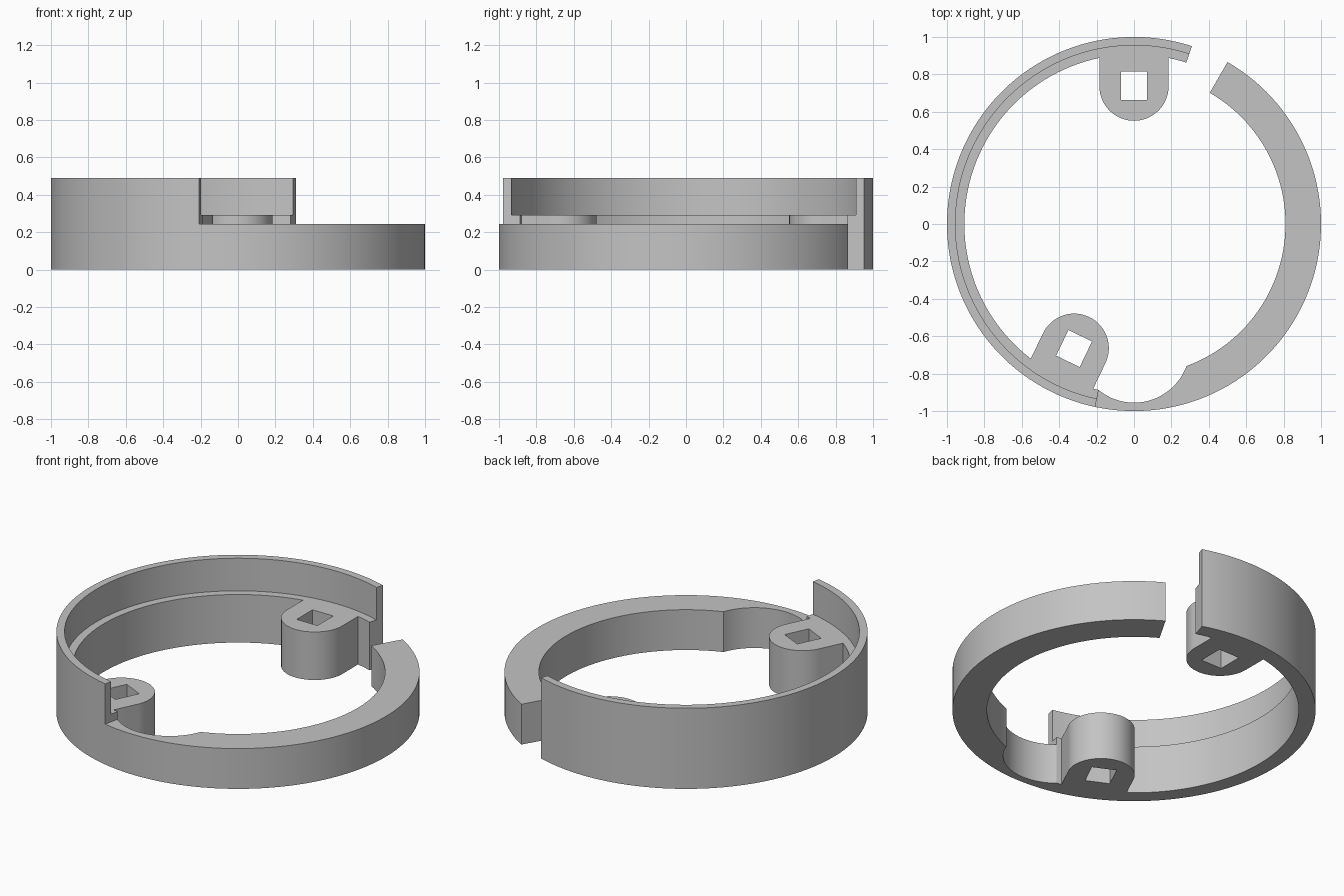
import bpy, bmesh
from math import radians, degrees, cos, sin, asin, ceil
from mathutils import Matrix, Vector

cube = bpy.data.objects.get("Cube")
if cube:
    bpy.data.objects.remove(cube, do_unlink=True)

grey = bpy.data.materials.new("plain grey")
grey.use_nodes = True
colour = (0.55, 0.55, 0.55, 1)
grey.diffuse_color = colour
grey.node_tree.nodes["Principled BSDF"].inputs["Base Color"].default_value = colour

OUTER, SHELF_IN, LIP_IN, BAND_IN = 1.0, 0.907, 0.955, 0.81
BAND_TOP, SHELF_TOP, TOP = 0.245, 0.292, 0.49
GAP_START, GAP_END, STEP = 60, 72, 258      # angles around the ring
LUG_RADIUS, LUG_CENTRE = 0.185, 0.737
LUG_ANGLES = (244.3, 90)


def arc(radius, start, end, centre=(0, 0)):
    """Points along an arc, angles in degrees."""
    n = max(2, ceil(abs(end - start) / 2.5))
    angles = [radians(start + (end - start) * i / n) for i in range(n + 1)]
    return [(centre[0] + radius * cos(a), centre[1] + radius * sin(a)) for a in angles]


def extrude(name, outlines, bottom, top):
    """Fill closed outlines (later ones are holes) and extrude them upward."""
    curve = bpy.data.curves.new(name + "_outline", "CURVE")
    curve.dimensions = "2D"
    curve.fill_mode = "BOTH"
    curve.extrude = (top - bottom) / 2
    for points in outlines:
        spline = curve.splines.new("POLY")
        spline.points.add(len(points) - 1)
        for p, (x, y) in zip(spline.points, points):
            p.co = (x, y, 0, 1)
        spline.use_cyclic_u = True
    helper = bpy.data.objects.new(name + "_helper", curve)
    bpy.context.collection.objects.link(helper)
    graph = bpy.context.evaluated_depsgraph_get()
    mesh = bpy.data.meshes.new_from_object(helper.evaluated_get(graph))
    bpy.data.objects.remove(helper, do_unlink=True)

    # Weld caps to walls and set the part at its height
    bm = bmesh.new()
    bm.from_mesh(mesh)
    bmesh.ops.remove_doubles(bm, verts=bm.verts, dist=0.0005)
    bmesh.ops.recalc_face_normals(bm, faces=bm.faces)
    bmesh.ops.translate(bm, verts=bm.verts, vec=(0, 0, (bottom + top) / 2))
    bm.to_mesh(mesh)
    bm.free()
    mesh.materials.clear()
    mesh.materials.append(grey)
    part = bpy.data.objects.new(name, mesh)
    bpy.context.collection.objects.link(part)
    bpy.ops.object.select_all(action="DESELECT")
    part.select_set(True)
    bpy.context.view_layer.objects.active = part
    bpy.ops.object.shade_smooth_by_angle(angle=radians(25))
    return part


# Shelf ring with two rounded lugs, each with a square hole
half_span = degrees(asin(LUG_RADIUS / SHELF_IN))
outline = arc(OUTER, GAP_END, STEP)
holes = []
angle = STEP
for lug in LUG_ANGLES:
    a = radians(lug)
    centre = (LUG_CENTRE * cos(a), LUG_CENTRE * sin(a))
    outline += arc(SHELF_IN, angle, lug + half_span)
    outline += arc(LUG_RADIUS, lug + 90, lug + 270, centre)
    angle = lug - half_span
    turn = Matrix.Rotation(a, 2)
    corners = [(0.663, -0.07), (0.815, -0.07), (0.815, 0.07), (0.663, 0.07)]
    holes.append([tuple(turn @ Vector(c)) for c in corners])
outline += arc(SHELF_IN, angle, GAP_END)
extrude("shelf_ring_with_lugs", [outline] + holes, 0, SHELF_TOP)

# Thin lip standing on the shelf ring
lip = arc(OUTER, GAP_END, STEP) + arc(LIP_IN, STEP, GAP_END)
extrude("raised_lip", [lip], SHELF_TOP, TOP)

# Low wide band with a round scoop cut in its inner side
band = arc(OUTER, STEP, 360 + GAP_START)
band += arc(BAND_IN, 360 + GAP_START, 290.2)
band += arc(0.299, -20.4, -129.6, (0, -0.656))
extrude("low_band", [band], 0, BAND_TOP)
